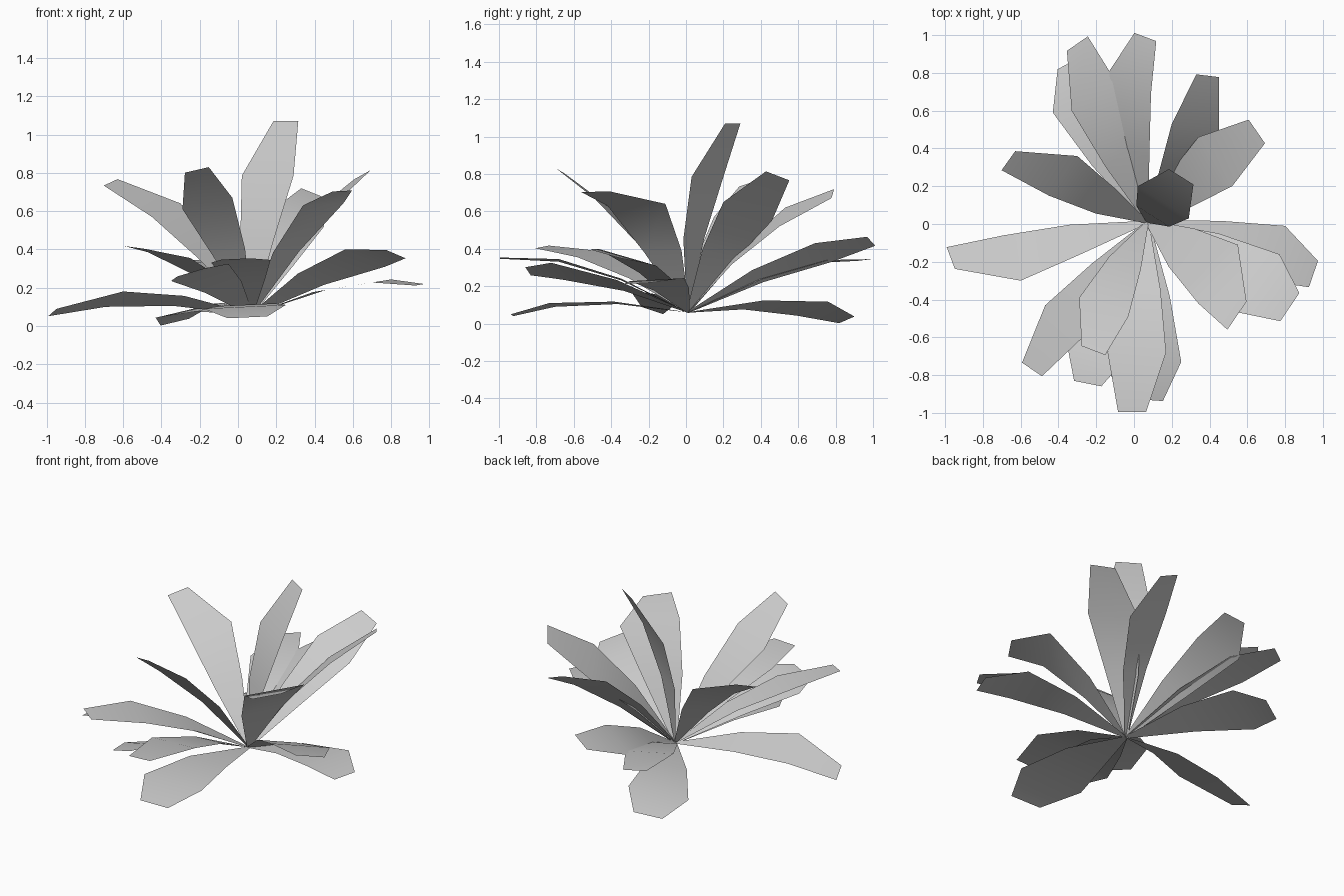
import bpy
import bmesh
from mathutils import Vector

cube = bpy.data.objects.get("Cube")
if cube:
    bpy.data.objects.remove(cube, do_unlink=True)

# One grey colour for every leaf
grey = bpy.data.materials.new("leaf_grey")
grey.use_nodes = True
colour = (.6, .6, .6, 1)
grey.diffuse_color = colour
grey.node_tree.nodes["Principled BSDF"].inputs["Base Color"].default_value = colour

ROOT = Vector((.07, .01, .06))


def leaf(name, tip, widest, half_width):
    """Arched strip: narrow root, lower section, widest section, blunt tip."""
    tip, widest, side = Vector(tip), Vector(widest), Vector(half_width)
    normal = (tip - ROOT).cross(side).normalized()
    if normal.z < 0:
        normal.negate()
    lower = ROOT.lerp(widest, .53) + normal * .03
    sections = [(ROOT, .06), (lower, .65), (widest, 1), (tip, .48)]

    bm = bmesh.new()
    rows = [[bm.verts.new(centre + side * width * sign) for sign in (-1, 1)]
            for centre, width in sections]
    for (a, b), (c, d) in zip(rows, rows[1:]):
        bm.faces.new((a, b, d, c))
    # Turn every leaf so that its upper surface faces up
    bm.normal_update()
    if sum(face.normal.dot(normal) for face in bm.faces) < 0:
        bmesh.ops.reverse_faces(bm, faces=bm.faces[:])
    for face in bm.faces:
        face.smooth = True

    mesh = bpy.data.meshes.new(name)
    bm.to_mesh(mesh)
    bm.free()
    mesh.materials.append(grey)
    bpy.context.collection.objects.link(bpy.data.objects.new(name, mesh))


# Leaves at the back: tip centre, widest centre, half-width direction
leaf("back_right_upper_leaf", (-.30, .955, .34), (-.215, .68, .33), (.115, .08, .01))
leaf("back_right_lower_leaf", (-.33, .86, .02), (-.275, .675, .08), (.155, .085, .037))
leaf("back_middle_leaf", (.06, .99, .44), (-.03, .735, .38), (.12, -.045, .05))
leaf("back_left_leaf", (.39, .785, .695), (.325, .515, .57), (.125, -.015, -.05))
leaf("back_left_side_leaf", (.65, .49, .79), (.43, .33, .60), (.09, -.13, .05))
leaf("tall_centre_leaf", (.25, .25, 1.07), (.155, .115, .785), (.135, -.085, 0))

# Leaves on the right side
leaf("right_raised_leaf", (-.665, .335, .75), (-.375, .255, .605), (.075, .105, .035))
leaf("right_low_leaf", (-.97, -.18, .07), (-.645, -.18, .14), (.045, -.12, .04))

# Leaves at the front
leaf("front_right_leaf", (-.54, -.77, .41), (-.36, -.505, .37), (.11, -.075, -.015))
leaf("front_right_inner_leaf", (-.245, -.845, .28), (-.20, -.69, .28), (.15, -.03, .045))
leaf("front_raised_leaf", (-.215, -.67, .815), (-.16, -.44, .64), (.13, -.05, .03))
leaf("front_middle_leaf", (-.01, -.995, .35), (.015, -.68, .338), (.155, 0, .007))
leaf("front_low_leaf", (.05, -.93, .045), (.035, -.715, .10), (.215, -.015, .01))

# Leaves on the left side
leaf("left_raised_leaf", (.545, -.485, .705), (.445, -.265, .635), (.105, .155, .005))
leaf("left_middle_leaf", (.825, -.44, .375), (.665, -.315, .355), (.105, .155, -.045))
leaf("left_low_leaf", (.95, -.265, .215), (.75, -.155, .235), (.05, .145, .008))
